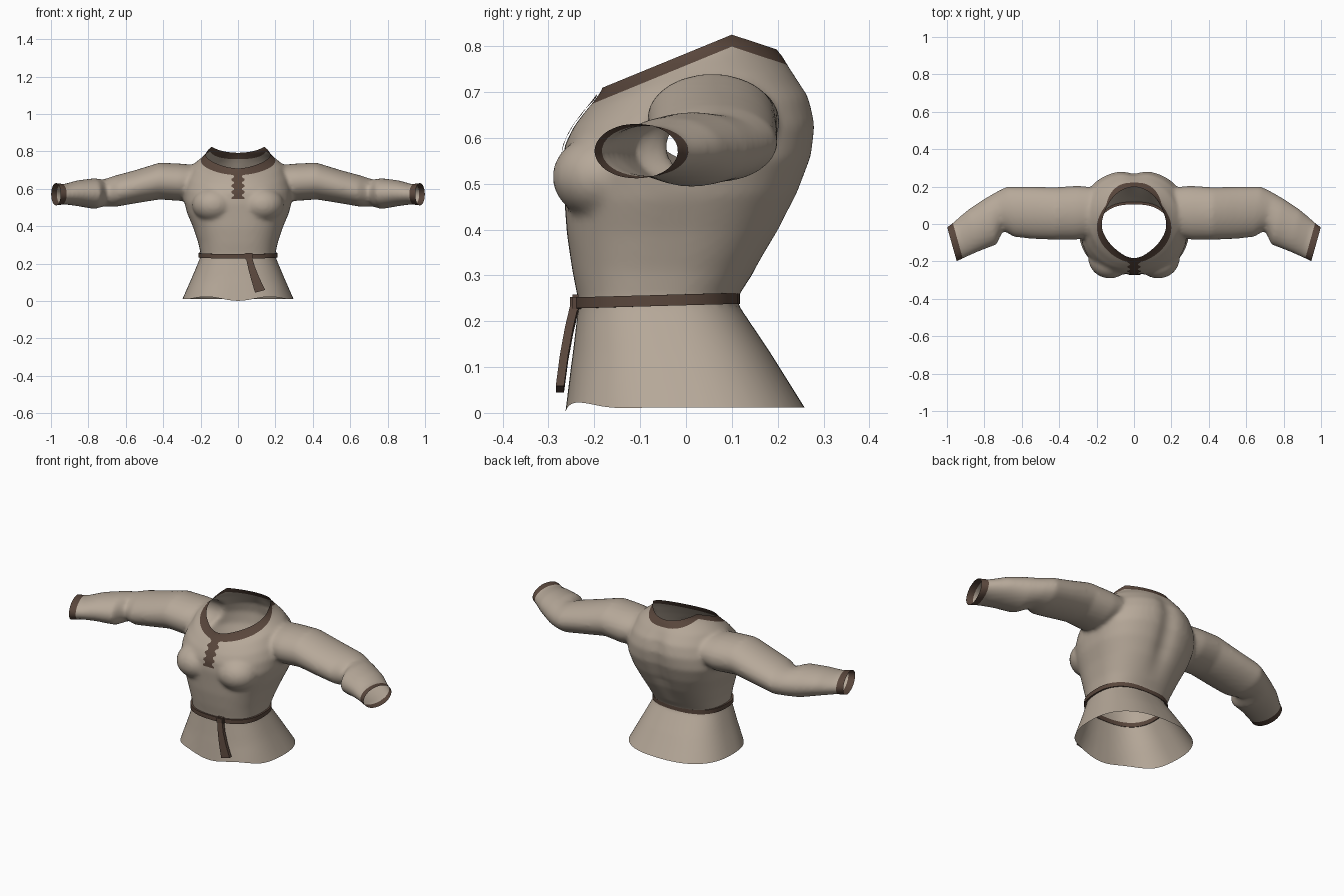
import bpy, bmesh, math
from mathutils import Vector
from mathutils.bvhtree import BVHTree

cube = bpy.data.objects.get("Cube")
if cube:
    bpy.data.objects.remove(cube)


def material(name, color):
    m = bpy.data.materials.new(name)
    m.use_nodes = True
    m.diffuse_color = (*color, 1)
    m.node_tree.nodes["Principled BSDF"].inputs["Base Color"].default_value = (*color, 1)
    return m


cloth = material("beige cloth", (0.47, 0.395, 0.32))
trim = material("brown trim", (0.10, 0.062, 0.045))


def add_object(name, bm, mats):
    me = bpy.data.meshes.new(name)
    bm.to_mesh(me)
    ob = bpy.data.objects.new(name, me)
    bpy.context.collection.objects.link(ob)
    for m in mats:
        me.materials.append(m)
    return ob


def smooth(ob, angle=40):
    bpy.ops.object.select_all(action="DESELECT")
    ob.select_set(True)
    bpy.context.view_layer.objects.active = ob
    bpy.ops.object.shade_smooth_by_angle(angle=math.radians(angle))


def loft(bm, rings, caps=True, loop=False):
    rows = [[bm.verts.new(p) for p in r] for r in rings]
    pairs = list(zip(rows, rows[1:])) + ([(rows[-1], rows[0])] if loop else [])
    for a, b in pairs:
        for i in range(len(a)):
            j = (i + 1) % len(a)
            bm.faces.new((a[i], a[j], b[j], b[i]))
    if caps:
        bm.faces.new(rows[0])
        bm.faces.new(rows[-1])


def body_ring(w, yf, zf, yb, zb, arch=0, egg=0, e=2.5, n=48):
    """Horizontal outline from front (yf, zf) to back (yb, zb), optionally arched and pointed."""
    pts = []
    for i in range(n):
        a = math.tau * i / n
        c, s = math.cos(a), math.sin(a)
        sx = math.copysign(abs(c) ** (2 / e), c)
        sy = math.copysign(abs(s) ** (2 / e), s)
        t = (sy + 1) / 2
        x = w * sx * (1 - egg * max(0, -sy) ** 1.5)
        pts.append((x, yf + (yb - yf) * t, zf + (zb - zf) * t + arch * math.sin(math.pi * t)))
    return pts


def sleeve_ring(front, back, lo, hi, side, n=28):
    f, b = Vector(front), Vector(back)
    pts = []
    for i in range(n):
        a = math.tau * i / n
        p = f.lerp(b, (math.cos(a) + 1) / 2)
        pts.append((side * p.x, p.y, (lo + hi) / 2 + (hi - lo) / 2 * math.sin(a)))
    return pts


# Solid volumes of torso, sleeves and bust
bm = bmesh.new()
loft(bm, [body_ring(*r) for r in (
    (0.32, -0.275, -0.05, 0.295, -0.05),
    (0.30, -0.265, 0.0, 0.26, 0.01),
    (0.245, -0.247, 0.13, 0.185, 0.13),
    (0.198, -0.234, 0.24, 0.108, 0.245),
    (0.212, -0.248, 0.31, 0.15, 0.31),
    (0.24, -0.26, 0.39, 0.207, 0.40),
    (0.272, -0.265, 0.46, 0.248, 0.48),
    (0.29, -0.27, 0.52, 0.278, 0.56),
    (0.29, -0.266, 0.58, 0.288, 0.63, 0, 0, 2.3),
    (0.272, -0.248, 0.62, 0.275, 0.69, 0.01, 0, 2.2),
    (0.24, -0.222, 0.655, 0.24, 0.74, 0.03, 0.1, 2.1),
    (0.185, -0.197, 0.685, 0.205, 0.785, 0.035, 0.25, 2),
    (0.165, -0.18, 0.71, 0.19, 0.80, 0.04, 0.33, 2),
    (0.16, -0.178, 0.80, 0.187, 0.90, 0.04, 0.33, 2))])
sleeve = (
    ((0.15, -0.05), (0.15, 0.19), 0.57, 0.72),
    ((0.31, -0.085), (0.30, 0.205), 0.535, 0.735),
    ((0.42, -0.085), (0.42, 0.197), 0.543, 0.74),
    ((0.54, -0.08), (0.56, 0.20), 0.522, 0.70),
    ((0.64, -0.07), (0.68, 0.20), 0.503, 0.67),
    ((0.70, -0.035), (0.74, 0.17), 0.505, 0.65),
    ((0.735, -0.11), (0.80, 0.135), 0.492, 0.657),
    ((0.83, -0.147), (0.89, 0.075), 0.508, 0.645),
    ((0.90, -0.178), (0.96, 0.015), 0.517, 0.625),
    ((0.95, -0.202), (1.003, -0.02), 0.51, 0.632),
    ((0.99, -0.222), (1.045, -0.04), 0.51, 0.632))
for side in (1, -1):
    loft(bm, [sleeve_ring(*r, side) for r in sleeve])
    ball = bmesh.ops.create_uvsphere(bm, u_segments=24, v_segments=16, radius=0.11)["verts"]
    bmesh.ops.scale(bm, vec=(1.05, 1, 0.85), verts=ball)
    bmesh.ops.translate(bm, vec=(side * 0.13, -0.182, 0.515), verts=ball)
bmesh.ops.recalc_face_normals(bm, faces=bm.faces)
shirt = add_object("shirt", bm, [cloth, trim])
bm.free()

# Fuse the volumes into one soft skin
remesh = shirt.modifiers.new("fuse", "REMESH")
remesh.mode = "VOXEL"
remesh.voxel_size = 0.011
soften = shirt.modifiers.new("soften", "SMOOTH")
soften.factor = 0.5
soften.iterations = 7
bpy.context.view_layer.update()
skin = bpy.data.meshes.new_from_object(shirt.evaluated_get(bpy.context.evaluated_depsgraph_get()))
shirt.modifiers.clear()
bm = bmesh.new()
bm.from_mesh(skin)


def cut(co, no, clear):
    geom = bm.verts[:] + bm.edges[:] + bm.faces[:]
    bmesh.ops.bisect_plane(bm, geom=geom, dist=1e-5, plane_co=co, plane_no=no, clear_outer=clear)


# Spine groove
for v in bm.verts:
    if v.co.y > 0.1 and v.co.z > 0.3:
        fade = min(1, (v.co.z - 0.3) / 0.15) * max(0, min(1, (0.78 - v.co.z) / 0.1))
        v.co.y -= 0.017 * fade * math.exp(-(v.co.x / 0.05) ** 2)

# Open the hem, neck and cuffs, and score the trim edges
cut((0, 0, 0.012), (0, 0, -1), True)
front_slope, back_slope = Vector((0, -0.41, 1)), Vector((0, 0.33, 1))
neck_top, neck_low = Vector((0, 0.1, 0.825)), Vector((0, 0.1, 0.799))
for slope in (front_slope, back_slope):
    cut(neck_top, slope, True)
    cut(neck_low, slope, False)
cuffs = []
for side in (1, -1):
    end, no = Vector((side * 0.998, -0.02, 0.57)), Vector((side * 0.963, -0.27, 0))
    cut(end, no, True)
    inner = end - no * 0.035
    cuffs.append((inner, no))
    near = [f for f in bm.faces if f.calc_center_median().x * side > 0.85]
    parts = set(near) | {e for f in near for e in f.edges} | {v for f in near for v in f.verts}
    bmesh.ops.bisect_plane(bm, geom=list(parts), dist=1e-5, plane_co=inner, plane_no=no)

# Colour the collar and cuffs
for f in bm.faces:
    c = f.calc_center_median()
    collar = abs(c.x) < 0.22 and max((c - neck_low).dot(s) for s in (front_slope, back_slope)) > 0
    cuff = any(abs(c.x) > 0.85 and (c - p).dot(n) > 0 for p, n in cuffs)
    f.material_index = 1 if collar or cuff else 0

# Wavy hem
for v in bm.verts:
    if v.co.z < 0.1:
        k = (1 - v.co.z / 0.1) * max(0, min(1, (-0.08 - v.co.y) / 0.12))
        v.co.z -= 0.012 * k * math.cos(math.pi * v.co.x / 0.17)
bm.to_mesh(shirt.data)
tree = BVHTree.FromBMesh(bm)
bm.free()
smooth(shirt, 60)


def chest_y(x, z):
    hit = tree.ray_cast(Vector((x, -1, z)), Vector((0, 1, 0)))[0]
    return hit.y if hit and hit.y < -0.12 else -0.19


# Lacing with a ragged edge
bm = bmesh.new()
rows, count = [], 18
for i in range(count + 1):
    z = 0.695 - 0.15 * i / count
    half = 0.036 if i % 4 in (1, 2) else 0.022
    xs = [half * k / 3 for k in range(-3, 4)]
    rows.append([bm.verts.new((x, chest_y(x, z) - 0.005, z)) for x in xs])
for a, b in zip(rows, rows[1:]):
    for k in range(6):
        bm.faces.new((a[k], b[k], b[k + 1], a[k + 1]))
smooth(add_object("lacing", bm, [trim]))
bm.free()

# Belt band
bm = bmesh.new()
loft(bm, [body_ring(0.208 + o, -0.243 - o, z, 0.115 + o, z + 0.01)
          for o, z in ((-0.01, 0.228), (0.003, 0.228), (0.003, 0.252), (-0.01, 0.252))],
     caps=False, loop=True)
bmesh.ops.recalc_face_normals(bm, faces=bm.faces)
smooth(add_object("belt", bm, [trim]))
bm.free()

# Belt knot
bm = bmesh.new()
bmesh.ops.create_cube(bm, size=1)
bmesh.ops.scale(bm, vec=(0.045, 0.024, 0.036), verts=bm.verts)
bmesh.ops.translate(bm, vec=(0.058, -0.241, 0.24), verts=bm.verts)
bmesh.ops.bevel(bm, geom=bm.edges[:], offset=0.005, segments=2, affect="EDGES")
smooth(add_object("belt_knot", bm, [trim]))
bm.free()

# Hanging belt tail
bm = bmesh.new()
tail = []
for x, y, z, w in ((0.058, -0.242, 0.235, 0.015), (0.072, -0.255, 0.18, 0.017),
                   (0.092, -0.266, 0.12, 0.021), (0.118, -0.275, 0.052, 0.027)):
    tail.append([(x + sx * w, y + sy * 0.009, z + sx * 0.007)
                 for sx, sy in ((-1, -1), (1, -1), (1, 1), (-1, 1))])
loft(bm, tail)
bmesh.ops.recalc_face_normals(bm, faces=bm.faces)
smooth(add_object("belt_tail", bm, [trim]))
bm.free()
